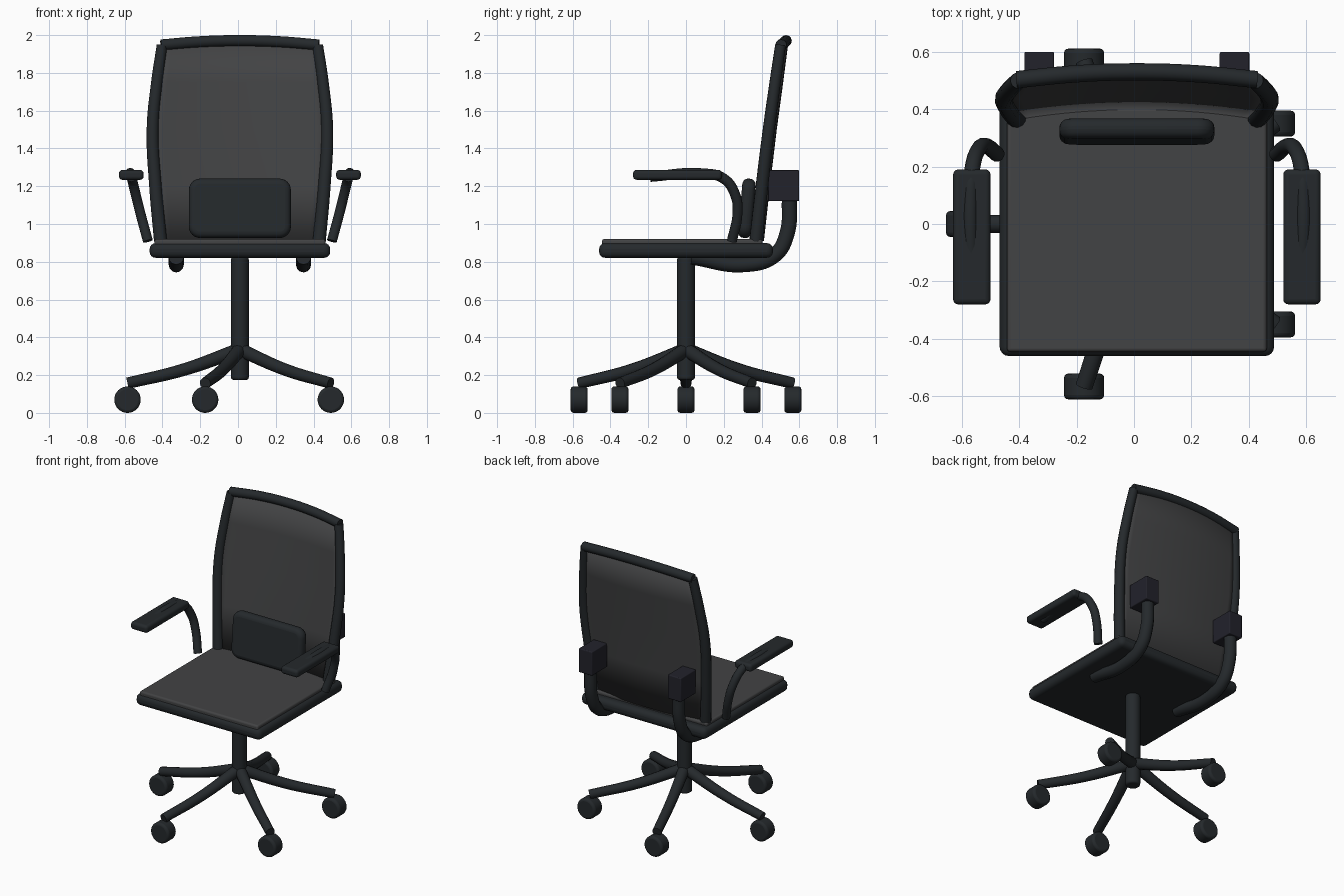
import bpy, bmesh, math
from mathutils import Matrix

if "Cube" in bpy.data.objects:
    bpy.data.objects.remove(bpy.data.objects["Cube"])

CX = 0.01  # symmetry plane of the chair


def material(name, rgb):
    m = bpy.data.materials.new(name)
    m.diffuse_color = (*rgb, 1)
    m.use_nodes = True
    m.node_tree.nodes["Principled BSDF"].inputs["Base Color"].default_value = m.diffuse_color
    return m


PLASTIC = material("black_plastic", (0.018, 0.022, 0.025))
FABRIC = material("grey_fabric", (0.055, 0.056, 0.058))
BRACKET = material("bracket_plastic", (0.016, 0.016, 0.024))


def finish(ob, mat):
    ob.data.materials.clear()
    ob.data.materials.append(mat)
    bpy.ops.object.select_all(action='DESELECT')
    ob.select_set(True)
    bpy.context.view_layer.objects.active = ob
    bpy.ops.object.shade_smooth_by_angle(angle=math.radians(40))
    return ob


def bevel(ob, width, segments=4):
    mod = ob.modifiers.new("bevel", 'BEVEL')
    mod.width, mod.segments = width, segments
    mod.limit_method = 'ANGLE'


def box(name, loc, size, mat, round_by=0.0, rot_x=0.0, corner=0.0):
    """Box; corner rounds the y-direction edges first, round_by the remaining ones."""
    bm = bmesh.new()
    bmesh.ops.create_cube(bm, size=1, matrix=Matrix.Diagonal((*size, 1)))
    if corner:
        edges = [e for e in bm.edges
                 if abs(e.verts[0].co.y - e.verts[1].co.y) > size[1] * 0.5]
        bmesh.ops.bevel(bm, geom=edges, offset=corner, segments=6,
                        profile=0.5, affect='EDGES')
    me = bpy.data.meshes.new(name)
    bm.to_mesh(me)
    bm.free()
    ob = bpy.data.objects.new(name, me)
    bpy.context.collection.objects.link(ob)
    ob.location, ob.rotation_euler = loc, (rot_x, 0, 0)
    if round_by:
        bevel(ob, round_by)
    return finish(ob, mat)


def cylinder(name, loc, r, depth, rot, round_by, mat):
    bpy.ops.mesh.primitive_cylinder_add(vertices=32, radius=r, depth=depth,
                                        location=loc, rotation=rot)
    ob = bpy.context.object
    ob.name = name
    bevel(ob, round_by, 3)
    return finish(ob, mat)


def tube(name, pts, r, mat, taper=None):
    cu = bpy.data.curves.new(name, 'CURVE')
    cu.dimensions = '3D'
    cu.bevel_depth, cu.bevel_resolution = r, 4
    cu.use_fill_caps, cu.resolution_u = True, 10
    sp = cu.splines.new('BEZIER')
    sp.bezier_points.add(len(pts) - 1)
    for i, (bp, p) in enumerate(zip(sp.bezier_points, pts)):
        bp.co = p
        bp.handle_left_type = bp.handle_right_type = 'AUTO'
        bp.radius = taper[i] if taper else 1
    ob = bpy.data.objects.new(name, cu)
    bpy.context.collection.objects.link(ob)
    bpy.ops.object.select_all(action='DESELECT')
    ob.select_set(True)
    bpy.context.view_layer.objects.active = ob
    bpy.ops.object.convert(target='MESH')
    return finish(bpy.context.object, mat)


# Five-star base with casters
for i in range(5):
    a = math.pi + i * math.tau / 5
    c, s = math.cos(a), math.sin(a)
    tube(f"base_leg_{i + 1}",
         [(CX + d * c, d * s, z) for d, z in ((0, 0.335), (0.3, 0.228), (0.595, 0.157))],
         0.03, PLASTIC, (1.25, 1.1, 1))
    cylinder(f"caster_{i + 1}", (CX + 0.595 * c, 0.595 * s, 0.07), 0.07, 0.09,
             (math.pi / 2, 0, 0), 0.015, PLASTIC)

# Column
cylinder("column", (CX, 0, 0.5), 0.047, 0.65, (0, 0, 0), 0.012, PLASTIC)

# Seat
box("seat_base", (CX, 0, 0.86), (0.956, 0.92, 0.078), PLASTIC, 0.032)
box("seat_cushion", (CX, -0.02, 0.895), (0.905, 0.85, 0.05), FABRIC, 0.012)

# Backrest profile rows: height, half width, y at the edges
ROWS = ((0.91, 0.42, 0.37), (1.2, 0.447, 0.402), (1.5, 0.462, 0.438),
        (1.75, 0.44, 0.472), (1.945, 0.412, 0.50))
BOW = 0.035


def back_panel(n=16):
    bm = bmesh.new()
    grid = []
    for j, (z, w, y) in enumerate(ROWS):
        crown = 0.02 if j == len(ROWS) - 1 else 0
        grid.append([bm.verts.new((CX + w * t, y + BOW * (1 - t * t), z + crown * (1 - t * t)))
                     for t in (2 * i / n - 1 for i in range(n + 1))])
    for lo, hi in zip(grid, grid[1:]):
        for i in range(n):
            bm.faces.new((lo[i], lo[i + 1], hi[i + 1], hi[i]))
    me = bpy.data.meshes.new("back_panel")
    bm.to_mesh(me)
    bm.free()
    ob = bpy.data.objects.new("back_panel", me)
    bpy.context.collection.objects.link(ob)
    mod = ob.modifiers.new("thickness", 'SOLIDIFY')
    mod.thickness, mod.offset = 0.015, 0
    finish(ob, FABRIC)


back_panel()
tube("back_top_rail",
     [(CX + 0.418 * t, 0.503 + 0.027 * (1 - t * t), 1.947 + 0.023 * (1 - t * t))
      for t in (-1, -0.5, 0, 0.5, 1)], 0.03, PLASTIC)

# Lumbar cushion
box("lumbar_cushion", (CX, 0.322, 1.083), (0.54, 0.07, 0.315), PLASTIC, 0.03,
    math.radians(-5), 0.06)

# Mirrored parts: back frame, armrests, rear supports
for side, sx in (("left", -1), ("right", 1)):
    tube(f"back_side_rail_{side}", [(CX + sx * w, y, z) for z, w, y in ROWS],
         0.032, PLASTIC, (1.1, 1.05, 1, 0.95, 0.9))
    box(f"armrest_pad_{side}", (CX + sx * 0.575, -0.045, 1.26), (0.13, 0.47, 0.052),
        PLASTIC, 0.018)
    tube(f"armrest_tube_{side}",
         [(CX + sx * x, y, z) for x, y, z in (
             (0.575, -0.19, 1.25), (0.58, 0.08, 1.268), (0.572, 0.2, 1.24),
             (0.55, 0.262, 1.15), (0.525, 0.272, 1.05), (0.487, 0.243, 0.91))],
         0.027, PLASTIC)
    tube(f"rear_support_{side}",
         [(CX + sx * 0.337, y, z) for y, z in (
             (0.03, 0.825), (0.31, 0.785), (0.47, 0.835), (0.535, 0.95), (0.548, 1.14))],
         0.04, PLASTIC)
    box(f"rear_bracket_{side}", (CX + sx * 0.34, 0.517, 1.203), (0.103, 0.165, 0.165),
        BRACKET, 0.006)
